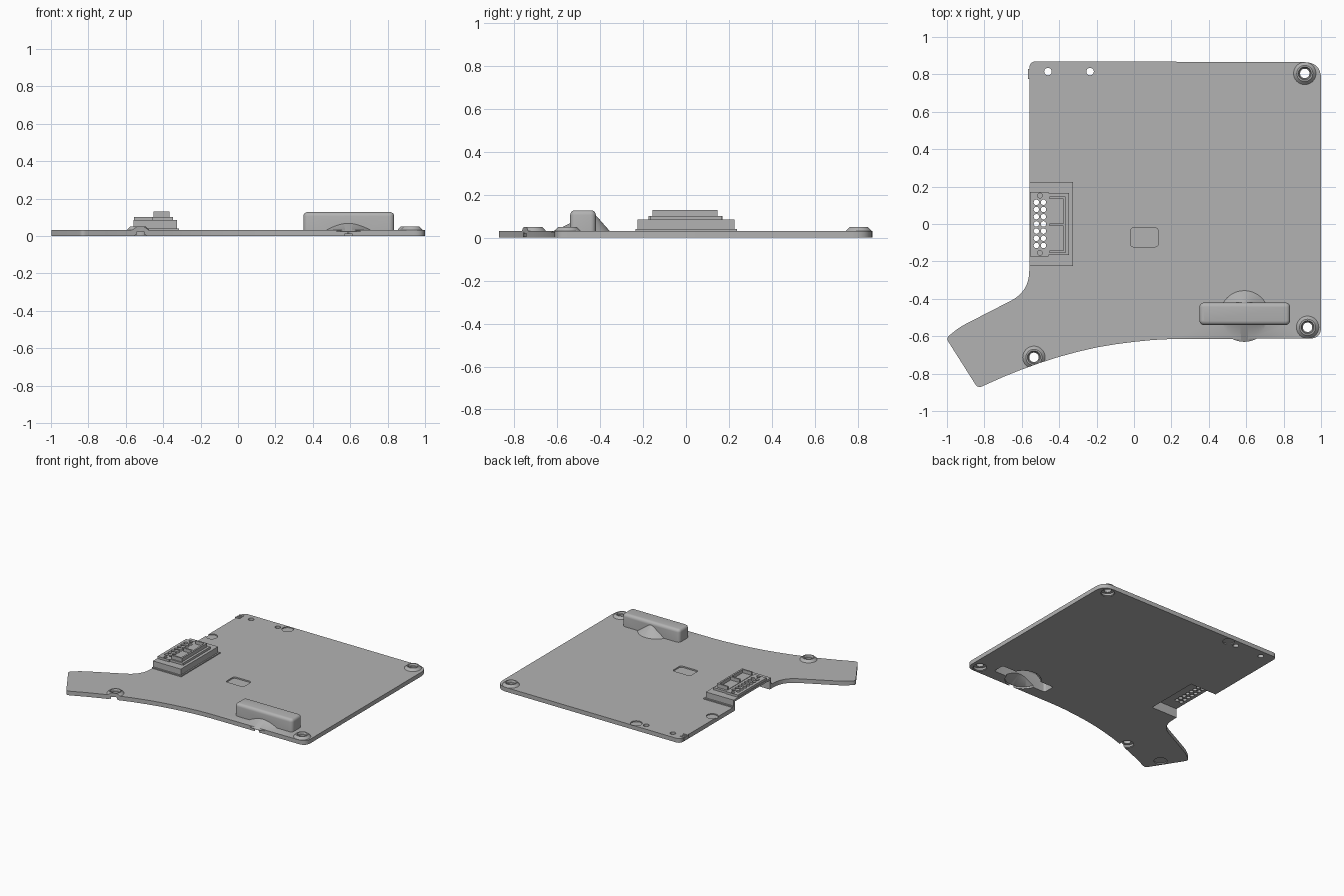
import bpy, bmesh, math
from mathutils import Vector, Matrix

if "Cube" in bpy.data.objects:
    bpy.data.objects.remove(bpy.data.objects["Cube"], do_unlink=True)

grey = bpy.data.materials.new("light_grey")
grey.use_nodes = True
grey.diffuse_color = (0.45, 0.45, 0.45, 1)
grey.node_tree.nodes["Principled BSDF"].inputs["Base Color"].default_value = grey.diffuse_color


def finish(name, bm):
    bmesh.ops.recalc_face_normals(bm, faces=bm.faces)
    mesh = bpy.data.meshes.new(name)
    bm.to_mesh(mesh)
    bm.free()
    mesh.materials.append(grey)
    obj = bpy.data.objects.new(name, mesh)
    bpy.context.collection.objects.link(obj)
    return obj


def box(name, x0, x1, y0, y1, z0, z1, upright=0, top=0):
    """Block from its limits, with optional rounded upright and top edges."""
    bm = bmesh.new()
    bmesh.ops.create_cube(bm, size=1)
    for v in bm.verts:
        v.co = ((x0, x1)[v.co.x > 0], (y0, y1)[v.co.y > 0], (z0, z1)[v.co.z > 0])
    if upright:
        edges = [e for e in bm.edges if abs(e.verts[0].co.z - e.verts[1].co.z) > 1e-4]
        bmesh.ops.bevel(bm, geom=edges, offset=upright, segments=5, profile=0.5, affect='EDGES')
    if top:
        edges = [e for e in bm.edges if all(v.co.z > z1 - 1e-4 for v in e.verts)]
        bmesh.ops.bevel(bm, geom=edges, offset=top, segments=4, profile=0.5, affect='EDGES')
    return finish(name, bm)


def cylinder(name, x, y, r, z0, z1, sides=32):
    bm = bmesh.new()
    bmesh.ops.create_cone(bm, cap_ends=True, segments=sides, radius1=r, radius2=r, depth=z1 - z0,
                          matrix=Matrix.Translation((x, y, (z0 + z1) / 2)))
    return finish(name, bm)


def leaning_cone(name, x, y, r, apex, z0):
    bm = bmesh.new()
    ring = [bm.verts.new((x + r * math.cos(a), y + r * math.sin(a), z0))
            for a in (i * math.tau / 48 for i in range(48))]
    tip = bm.verts.new(apex)
    bm.faces.new(ring)
    for a, b in zip(ring, ring[1:] + ring[:1]):
        bm.faces.new((a, b, tip))
    return finish(name, bm)


def lathe(name, x, y, profile):
    """Ring turned from a closed radius/height profile."""
    bm = bmesh.new()
    vs = [bm.verts.new((r, 0, z)) for r, z in profile]
    edges = [bm.edges.new((a, b)) for a, b in zip(vs, vs[1:] + vs[:1])]
    bmesh.ops.spin(bm, geom=vs + edges, cent=(0, 0, 0), axis=(0, 0, 1),
                   angle=math.tau, steps=40, use_duplicate=False)
    bmesh.ops.remove_doubles(bm, verts=bm.verts, dist=1e-5)
    bmesh.ops.translate(bm, verts=bm.verts, vec=(x, y, 0))
    return finish(name, bm)


def prism(name, points, z0, z1):
    bm = bmesh.new()
    face = bm.faces.new([bm.verts.new((x, y, z0)) for x, y in points])
    ext = bmesh.ops.extrude_face_region(bm, geom=[face])
    bmesh.ops.translate(bm, vec=(0, 0, z1 - z0),
                        verts=[g for g in ext["geom"] if isinstance(g, bmesh.types.BMVert)])
    return finish(name, bm)


def combine(target, tools, operation='DIFFERENCE'):
    """Apply boolean tools to the target and discard them."""
    bpy.context.view_layer.objects.active = target
    for tool in tools:
        mod = target.modifiers.new("bool", 'BOOLEAN')
        mod.operation, mod.object, mod.solver = operation, tool, 'EXACT'
        bpy.ops.object.modifier_apply(modifier=mod.name)
        bpy.data.objects.remove(tool, do_unlink=True)


def rounded(points):
    """Outline from (x, y, corner radius) entries."""
    out = []
    n = len(points)
    for i, (x, y, r) in enumerate(points):
        p = Vector((x, y))
        if not r:
            out.append(p)
            continue
        a = p + (Vector(points[i - 1][:2]) - p).normalized() * r
        b = p + (Vector(points[(i + 1) % n][:2]) - p).normalized() * r
        for k in range(9):
            t = k / 8
            out.append(a * (1 - t) ** 2 + p * 2 * t * (1 - t) + b * t * t)
    return out


TOP = 0.032
outline = rounded([
    (-0.56, 0.87, 0.04), (1, 0.865, 0.09), (1, -0.612, 0.06), (0.2, -0.615, 0), (0.1, -0.62, 0),
    (0, -0.63, 0), (-0.1, -0.643, 0), (-0.2, -0.66, 0), (-0.3, -0.683, 0), (-0.4, -0.71, 0),
    (-0.5, -0.742, 0), (-0.6, -0.778, 0), (-0.7, -0.818, 0), (-0.835, -0.878, 0.025),
    (-1.005, -0.61, 0.025), (-0.93, -0.55, 0.04), (-0.56, -0.36, 0.11)])
plate = prism("base_plate", outline, 0, TOP)

# Raised housing with leaning half-cone behind it, hollow underneath
combine(plate, [box("housing", 0.35, 0.835, -0.54, -0.42, 0.01, 0.128, 0.025, 0.022),
                leaning_cone("lobe", 0.59, -0.49, 0.14, (0.59, -0.432, 0.118), 0.025),
                box("connector_base", -0.56, -0.315, -0.235, 0.237, 0.01, 0.04),
                box("connector_block", -0.56, -0.325, -0.225, 0.225, 0.02, 0.085)], 'UNION')
combine(plate, [box("hollow", 0.365, 0.82, -0.525, -0.435, -0.1, 0.113, 0.015, 0.012),
                leaning_cone("lobe_hollow", 0.59, -0.49, 0.125, (0.59, -0.44, 0.106), 0.014),
                cylinder("lobe_mouth", 0.59, -0.49, 0.125, -0.1, 0.0145, 48),
                box("connector_hollow", -0.7, -0.34, -0.21, 0.21, -0.1, 0.07)])

# Shallow recesses and small through holes
combine(plate, [box("recess", -0.02, 0.13, -0.122, -0.02, 0.022, 0.1, 0.018),
                cylinder("dimple_a", -0.16, 0.827, 0.041, 0.024, 0.1),
                cylinder("dimple_b", -0.522, 0.43, 0.041, 0.024, 0.1),
                cylinder("under_dimple_a", -0.16, 0.827, 0.041, -0.1, 0.008),
                cylinder("under_dimple_b", -0.86, -0.74, 0.045, -0.1, 0.008),
                cylinder("pin_hole_a", -0.46, 0.815, 0.02, -0.1, 0.1),
                cylinder("pin_hole_b", -0.235, 0.815, 0.02, -0.1, 0.1)])

# Mounting bosses
bosses = []
boss_profile = [(0.056, 0.004), (0.06, TOP), (0.043, 0.05), (0.035, 0.05), (0.03, 0.036),
                (0.025, 0.034), (0.025, 0.02), (0.045, 0.02), (0.045, 0.004)]
for name, x, y in (("back_left_boss", 0.913, 0.805), ("front_left_boss", 0.928, -0.552),
                   ("front_right_boss", -0.535, -0.713)):
    combine(plate, [cylinder("boss_hole", x, y, 0.05, -0.1, 0.1, 40)])
    bosses.append(lathe(name, x, y, boss_profile))
combine(bosses[2], [prism("trim", outline, -0.1, 0.2)], 'INTERSECT')
combine(bosses[2], [box("slot", -0.541, -0.529, -0.9, -0.755, -0.1, 0.026)])

# Pin strip, its rows of holes passing through the connector block
strip = box("pin_strip", -0.557, -0.458, -0.175, 0.17, 0.08, 0.102)
combine(strip, [cylinder("dot", -0.503, y, 0.013, 0.092, 0.2, 16) for y in (0.152, -0.155)])
for target in (plate, strip):
    combine(target, [cylinder("pin", x, 0.116 - 0.0385 * i, 0.0145, 0.05, 0.2, 16)
                     for x in (-0.522, -0.484) for i in range(7)])

# Header socket with two bays
step = box("header_step", -0.458, -0.347, -0.165, 0.165, 0.08, 0.102)
header = box("header_socket", -0.453, -0.365, -0.155, 0.147, 0.09, 0.13)
combine(header, [box("bay", -0.5, -0.378, y0, y1, 0.105, 0.2)
                 for y0, y1 in ((-0.143, -0.01), (0.002, 0.135))])

# Edge clip
clip = box("edge_clip", -0.566, -0.53, 0.775, 0.83, 0.006, 0.036)
combine(clip, [box("groove", -0.6, -0.5, y, y + 0.01, 0.03, 0.1) for y in (0.787, 0.808)])

for obj in [plate, strip, step, header, clip] + bosses:
    bpy.ops.object.select_all(action='DESELECT')
    obj.select_set(True)
    bpy.context.view_layer.objects.active = obj
    bpy.ops.object.shade_smooth_by_angle(angle=math.radians(30))
